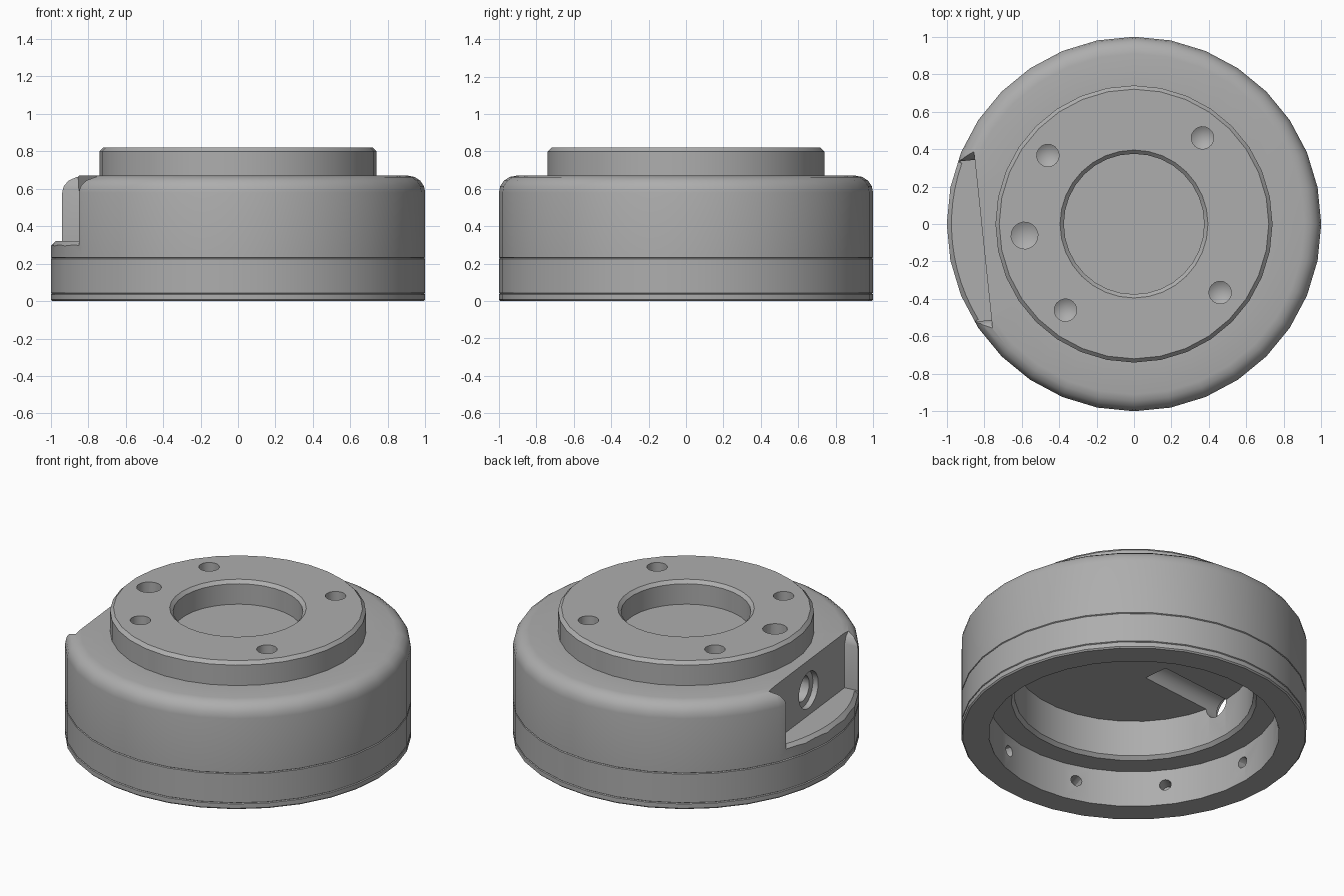
import bpy, bmesh
from math import radians, sin, cos, pi, asin
from mathutils import Matrix

if "Cube" in bpy.data.objects:
    bpy.data.objects.remove(bpy.data.objects["Cube"])

grey = bpy.data.materials.new("satin_grey")
grey.use_nodes = True
colour = (0.42, 0.42, 0.42, 1)
grey.diffuse_color = colour
grey.node_tree.nodes["Principled BSDF"].inputs["Base Color"].default_value = colour

PORT = radians(186)   # direction of the flat and its side port


def finish(bm, name, matrix=Matrix()):
    bmesh.ops.remove_doubles(bm, verts=bm.verts, dist=1e-5)
    bmesh.ops.recalc_face_normals(bm, faces=bm.faces)
    mesh = bpy.data.meshes.new(name)
    bm.to_mesh(mesh)
    bm.free()
    mesh.transform(matrix)
    mesh.materials.append(grey)
    ob = bpy.data.objects.new(name, mesh)
    bpy.context.collection.objects.link(ob)
    return ob


def lathe(name, profile, steps, matrix=Matrix(), start=0, sweep=2 * pi, loop=False):
    """Turn an (r, z) profile about the z axis; a loop profile gets end caps."""
    bm = bmesh.new()
    vs = [bm.verts.new((r * cos(start), r * sin(start), z)) for r, z in profile]
    es = [bm.edges.new(p) for p in zip(vs, vs[1:])]
    if loop:
        es.append(bm.edges.new((vs[-1], vs[0])))
    bmesh.ops.spin(bm, geom=vs + es, cent=(0, 0, 0), axis=(0, 0, 1),
                   angle=sweep, steps=steps)
    if loop:
        bmesh.ops.holes_fill(bm, edges=[e for e in bm.edges if e.is_boundary], sides=0)
    return finish(bm, name, matrix)


def cut(target, cutter):
    mod = target.modifiers.new("cut", 'BOOLEAN')
    mod.operation = 'DIFFERENCE'
    mod.solver = 'EXACT'
    mod.object = cutter
    bpy.context.view_layer.objects.active = target
    bpy.ops.object.modifier_apply(modifier=mod.name)
    bpy.data.objects.remove(cutter)


def turn(angle):
    return Matrix.Rotation(angle, 4, 'Z')


def seam(z):
    return [(1, z - 0.004), (0.994, z), (1, z + 0.004)]


# Housing: top recess, raised boss, rounded shoulder, seams, stepped underside
fillet = [(0.91 + 0.09 * cos(a), 0.58 + 0.09 * sin(a))
          for a in (i * pi / 8 for i in range(5))]
profile = [(0, 0.67), (0.375, 0.67), (0.375, 0.80), (0.395, 0.82),
           (0.72, 0.82), (0.74, 0.80), (0.74, 0.67)]
profile += fillet[::-1] + seam(0.23)[::-1] + seam(0.04)[::-1]
profile += [(1, 0.008), (0.992, 0), (0.84, 0), (0.84, 0.23), (0.71, 0.23),
            (0.69, 0.25), (0.69, 0.48), (0, 0.48)]
housing = lathe("housing", profile, 32)

# Flat pocket in the side, flared at the top of its end walls
half, flat, ledge = 0.43, 0.81, 0.32
side = [(half, ledge), (half, 0.60), (half + 0.015, 0.64), (half + 0.05, 0.67), (half + 0.05, 0.75)]
outline = side + [(-t, z) for t, z in reversed(side)]
bm = bmesh.new()
face = bm.faces.new([bm.verts.new((flat, t, z)) for t, z in outline])
out = bmesh.ops.extrude_face_region(bm, geom=[face], use_keep_orig=True)
bmesh.ops.translate(bm, vec=(0.4, 0, 0),
                    verts=[v for v in out["geom"] if isinstance(v, bmesh.types.BMVert)])
cut(housing, finish(bm, "pocket_cutter", turn(PORT)))

# Chamfer along the pocket ledge
reach = asin(half)
cut(housing, lathe("ledge_cutter", [(0.965, 0.33), (1.02, 0.275), (1.05, 0.33)], 12,
                   start=PORT - reach, sweep=2 * reach, loop=True))

# Side port running through the wall into the ceiling as a groove
port = [(0, 0.18), (0.08, 0.18), (0.08, 0.77), (0.115, 0.775), (0.115, 0.9), (0, 0.9)]
lay = Matrix.Translation((0, 0, 0.48)) @ turn(PORT) @ Matrix.Rotation(pi / 2, 4, 'Y')
cut(housing, lathe("port_cutter", port, 24, lay))

# Blind holes in the boss face
holes = [(51.5 + 90 * i, 0.06) for i in range(4)] + [(186, 0.072)]
for deg, r in holes:
    place = turn(radians(deg)) @ Matrix.Translation((0.588, 0, 0))
    cut(housing, lathe("bolt_cutter", [(0, 0.59), (r, 0.63), (r, 0.9), (0, 0.9)], 16, place))

# Ring of small blind holes inside the lower skirt
for i in range(10):
    place = (Matrix.Translation((0, 0, 0.13)) @ turn(radians(1.5 + 36 * i))
             @ Matrix.Rotation(pi / 2, 4, 'Y'))
    cut(housing, lathe("skirt_cutter", [(0, 0.78), (0.035, 0.78), (0.035, 0.92), (0, 0.94)], 12, place))

bpy.ops.object.select_all(action='DESELECT')
housing.select_set(True)
bpy.context.view_layer.objects.active = housing
bpy.ops.object.shade_smooth_by_angle(angle=radians(30))
